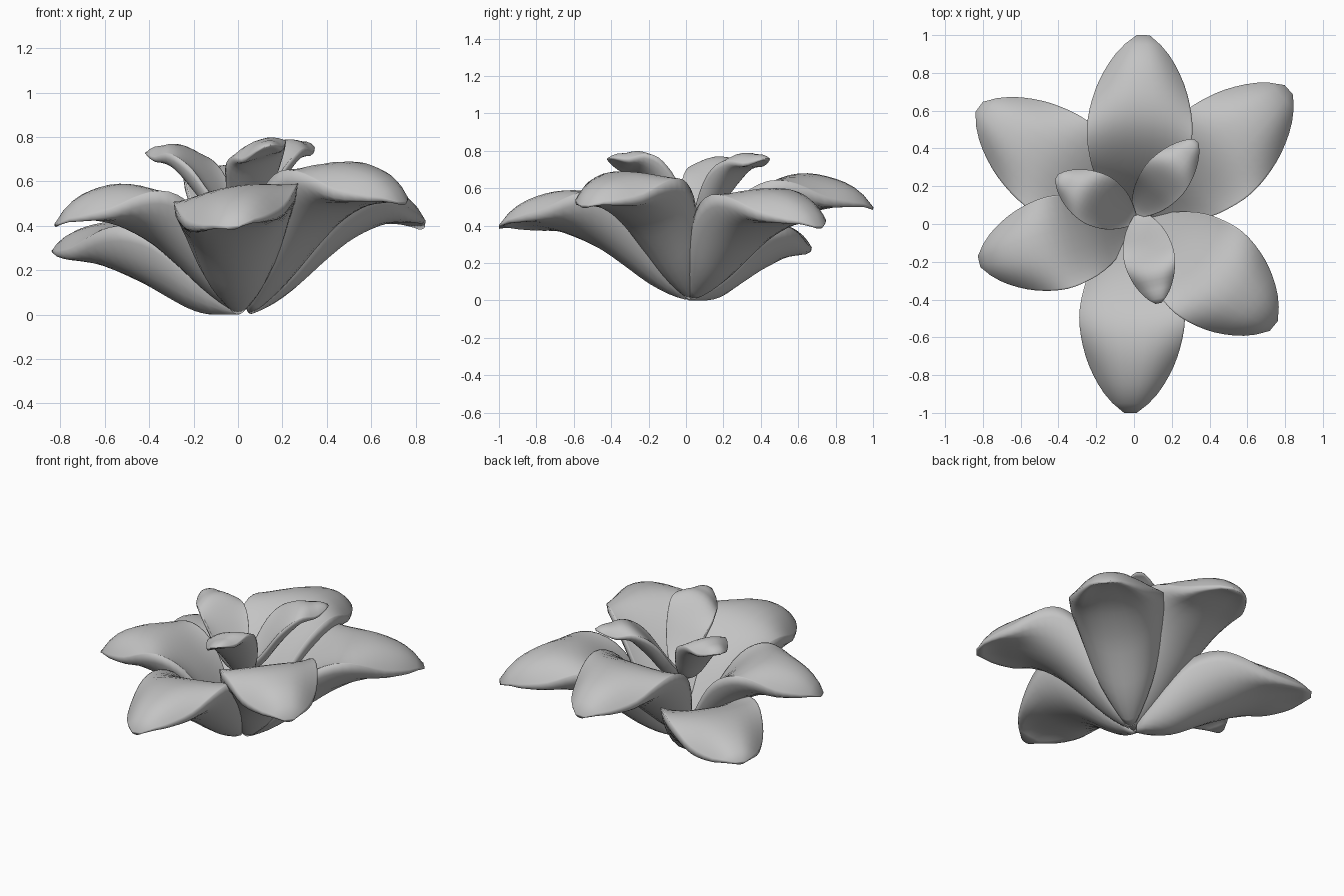
import bpy, bmesh, math
from mathutils import Vector

cube = bpy.data.objects.get("Cube")
if cube:
    bpy.data.objects.remove(cube)

mat = bpy.data.materials.new("petal_grey")
mat.use_nodes = True
COLOUR = (0.55, 0.55, 0.55, 1)
mat.diffuse_color = COLOUR
mat.node_tree.nodes["Principled BSDF"].inputs["Base Color"].default_value = COLOUR

# Along the petal: outline, top-surface rise, edge bend and keel depth below the top
WIDTH = [(0, .12), (.1, .46), (.2, .72), (.32, .9), (.5, 1), (.7, .87), (.86, .6), (.95, .34), (1, .12)]
RISE = [(0, .02), (.12, .33), (.25, .63), (.4, .86), (.52, .97), (.63, 1), (.74, .98)]
BEND = [(0, 0), (.15, .12), (.3, .2), (.45, .05), (.6, -.2), (.75, -.4), (.9, -.3), (1, 0)]
DEPTH = [(0, .1), (.1, .5), (.25, .88), (.5, .92), (.7, .7), (.85, .45), (.95, .22), (1, .06)]
ROWS, RING = 20, 24


def sample(points, t):
    """Smooth interpolation through (t, value) pairs."""
    last = len(points) - 1
    i = max(k for k in range(last) if points[k][0] <= t)

    def slope(k):
        a, b = points[max(k - 1, 0)], points[min(k + 1, last)]
        return (b[1] - a[1]) / (b[0] - a[0])
    (t0, v0), (t1, v1) = points[i], points[i + 1]
    h = t1 - t0
    u = (t - t0) / h
    return ((2*u**3 - 3*u**2 + 1) * v0 + (u**3 - 2*u**2 + u) * h * slope(i)
            + (3*u**2 - 2*u**3) * v1 + (u**3 - u**2) * h * slope(i + 1))


def petal(name, base, tip, peak, half_width, roll=0, ease=1):
    """Closed petal: keeled rings swept from base to tip."""
    base, tip = Vector(base), Vector(tip)
    along = Vector((tip.x - base.x, tip.y - base.y, 0))
    side = Vector((-along.y, along.x, 0)).normalized()
    height = peak - base.z
    end = (tip.z - base.z) / height
    rise = RISE + [(.87, end + .68 * (1 - end)), (.95, end + .35 * (1 - end)), (1, end)]
    bm = bmesh.new()
    rings = []
    for r in range(ROWS + 1):
        t = r / ROWS
        w = half_width * sample(WIDTH, t)
        z = base.z + height * sample(rise, t ** ease)
        bend = half_width * sample(BEND, t)
        depth = half_width * sample(DEPTH, t)
        ring = []
        for c in range(RING):
            angle = 2 * math.pi * c / RING
            s = math.cos(angle)
            lift = bend * abs(s) ** 2.6 + roll * w * s * min(1, 2 * t)
            if math.sin(angle) < 0:
                lift += depth * math.sin(angle)
            p = base + along * t + side * (w * s)
            ring.append(bm.verts.new((p.x, p.y, max(z + lift, 0))))
        rings.append(ring)
    for a, b in zip(rings, rings[1:]):
        for c in range(RING):
            d = (c + 1) % RING
            bm.faces.new((a[c], a[d], b[d], b[c]))
    bm.faces.new(rings[0])
    bm.faces.new(rings[-1])
    bmesh.ops.recalc_face_normals(bm, faces=bm.faces)
    mesh = bpy.data.meshes.new(name)
    bm.to_mesh(mesh)
    bm.free()
    mesh.materials.append(mat)
    mesh.shade_smooth()
    bpy.context.collection.objects.link(bpy.data.objects.new(name, mesh))


# Six large outer petals
petal("outer_petal_back", (.01, 0, .03), (.05, 1, .50), .68, .28)
petal("outer_petal_back_left", (.06, .04, .02), (.82, .71, .40), .60, .28)
petal("outer_petal_front_left", (.06, .02, .02), (.74, -.54, .51), .69, .28)
petal("outer_petal_front", (0, 0, .02), (-.02, -1, .40), .58, .28, .15)
petal("outer_petal_right", (0, 0, .02), (-.82, -.20, .41), .59, .25)
petal("outer_petal_back_right", (0, .02, .02), (-.82, .62, .29), .42, .28)

# Three small inner petals
petal("inner_petal_right", (.01, .01, .42), (-.41, .25, .73), .77, .14, 0, 1.4)
petal("inner_petal_back", (0, .04, .42), (.33, .44, .76), .79, .125, 0, 1.4)
petal("inner_petal_front", (.03, .07, .42), (.13, -.42, .76), .79, .135, .3, 1.4)
